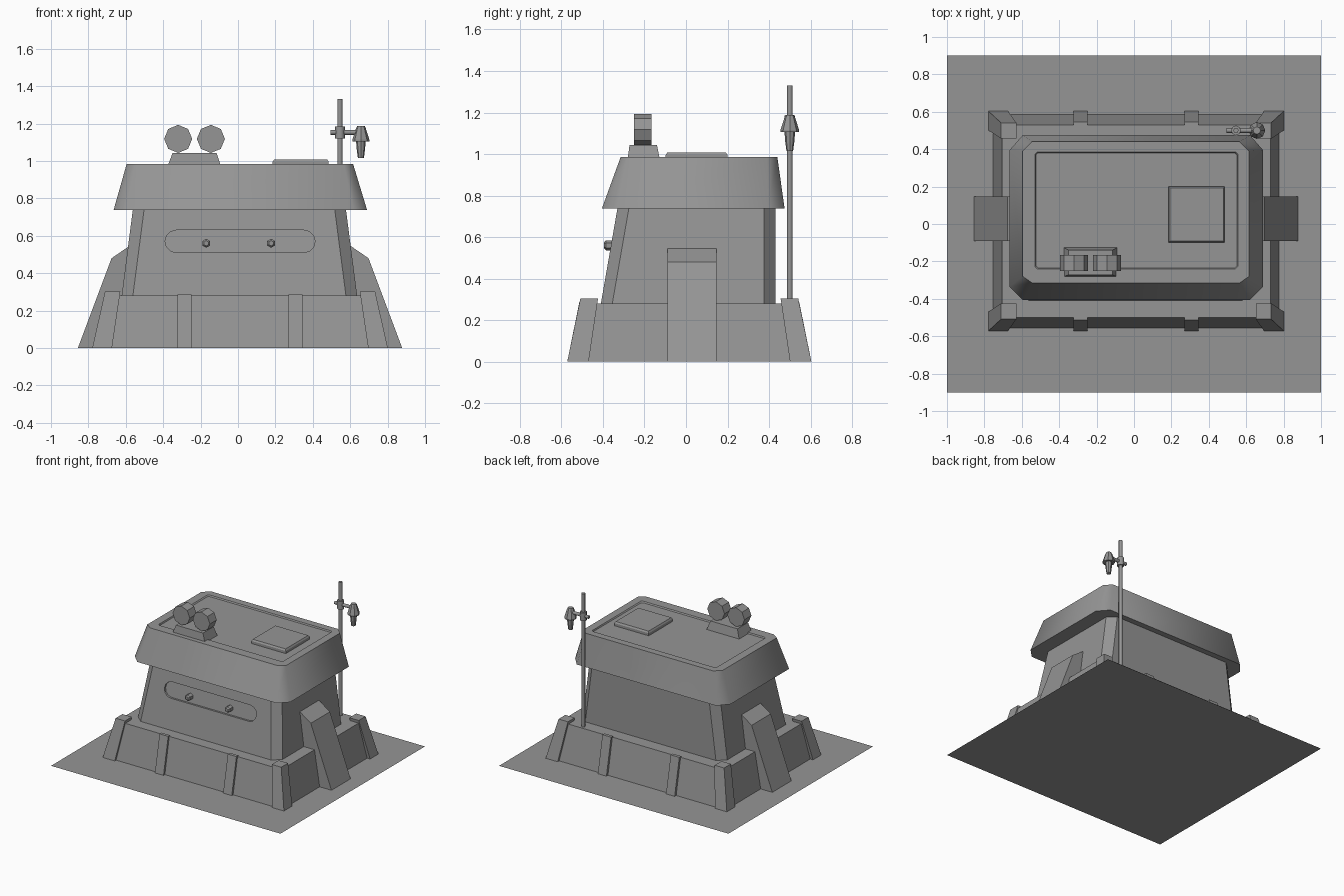
import bpy, bmesh, math
from mathutils import Vector

if "Cube" in bpy.data.objects:
    bpy.data.objects.remove(bpy.data.objects["Cube"])

GREY = bpy.data.materials.new("concrete_grey")
GREY.diffuse_color = (0.3, 0.3, 0.3, 1)
GREY.use_nodes = True
GREY.node_tree.nodes["Principled BSDF"].inputs["Base Color"].default_value = GREY.diffuse_color


def loft(name, rings, smooth=None):
    """Skin a closed solid through rings of equal point count."""
    bm = bmesh.new()
    loops = [[bm.verts.new(p) for p in r] for r in rings]
    n = len(loops[0])
    for a, b in zip(loops, loops[1:]):
        for i in range(n):
            j = (i + 1) % n
            bm.faces.new((a[i], a[j], b[j], b[i]))
    bm.faces.new(loops[0][::-1])
    bm.faces.new(loops[-1])
    bmesh.ops.recalc_face_normals(bm, faces=bm.faces)
    me = bpy.data.meshes.new(name)
    bm.to_mesh(me)
    bm.free()
    me.materials.append(GREY)
    ob = bpy.data.objects.new(name, me)
    bpy.context.collection.objects.link(ob)
    if smooth:
        bpy.ops.object.select_all(action='DESELECT')
        bpy.context.view_layer.objects.active = ob
        ob.select_set(True)
        bpy.ops.object.shade_smooth_by_angle(angle=math.radians(smooth))
    return ob


def rect(x0, x1, y0, y1, z):
    return [(x0, y0, z), (x1, y0, z), (x1, y1, z), (x0, y1, z)]


def octo(x0, x1, y0, y1, z, cx, cf, cb):
    """Rectangle with cut corners: cx along x, cf / cb along y at front / back."""
    return [(x0 + cx, y0, z), (x1 - cx, y0, z), (x1, y0 + cf, z), (x1, y1 - cb, z),
            (x1 - cx, y1, z), (x0 + cx, y1, z), (x0, y1 - cb, z), (x0, y0 + cf, z)]


def lathe(name, profile, centre, axis, sides, smooth=None, turn=0.0):
    """Stack of polygons (radius, distance along axis)."""
    ax = {'X': Vector((1, 0, 0)), 'Y': Vector((0, 1, 0)), 'Z': Vector((0, 0, 1))}[axis]
    u = Vector((0, 0, 1)) if axis != 'Z' else Vector((1, 0, 0))
    v = ax.cross(u)
    c = Vector(centre)
    rings = []
    for r, h in profile:
        rings.append([c + ax * h + (u * math.cos(t) + v * math.sin(t)) * r
                      for t in (turn + 2 * math.pi * i / sides for i in range(sides))])
    return loft(name, rings, smooth)


# Ground sheet
me = bpy.data.meshes.new("ground_sheet")
me.from_pydata(rect(-1, 1, -0.9, 0.9, 0), [], [(0, 1, 2, 3)])
me.materials.append(GREY)
bpy.context.collection.objects.link(bpy.data.objects.new("ground_sheet", me))

# Sloped plinth
loft("plinth", [rect(-0.755, 0.775, -0.555, 0.585, 0),
                rect(-0.705, 0.73, -0.5, 0.53, 0.28)])

# Corner posts and small ribs, mirrored about the plinth centre
CX, CY = 0.011, 0.016
for sx in (-1, 1):
    for sy in (-1, 1):
        def corner(o, i, oy, iy, z):
            return rect(CX + sx * o, CX + sx * i, CY + sy * oy, CY + sy * iy, z)
        loft("corner_post", [corner(0.79, 0.685, 0.588, 0.485, 0),
                             corner(0.722, 0.64, 0.525, 0.44, 0.303)])
        loft("plinth_rib", [corner(0.335, 0.26, 0.588, 0.5, 0),
                            corner(0.335, 0.26, 0.53, 0.505, 0.285)])

# Sloped side buttresses
for sx in (-1, 1):
    prof = [(0.867, 0), (0.687, 0.48), (0.585, 0.55), (0.5, 0.55), (0.5, 0)]
    loft("buttress", [[(CX + sx * x, y, z) for x, z in prof] for y in (-0.09, 0.148)])

# Main body with cut corners; front wall leans back, rear wall is upright
SLOPE = 0.174


def front_y(z):
    return -0.41 + SLOPE * (z - 0.28)


def body_ring(z):
    k = 0.13 * (z - 0.28)
    return octo(-0.622 + k, 0.637 - k, front_y(z), 0.43, z, 0.06, 0.055, 0.055)


body = loft("body", [body_ring(0), body_ring(0.8)])


# Rounded slot sunk into the front wall
def slot_ring(depth):
    pts = []
    for x, t0 in ((0.352, -90), (-0.33, 90)):
        for i in range(7):
            t = math.radians(t0 + 30 * i)
            z = 0.57 + 0.06 * math.sin(t)
            pts.append((x + 0.06 * math.cos(t), front_y(z) + depth, z))
    return pts


cutter = loft("slot_cutter", [slot_ring(-0.05), slot_ring(0.015)])
cutter.hide_render = True
cutter.hide_set(True)
mod = body.modifiers.new("slot", 'BOOLEAN')
mod.object = cutter
mod.solver = 'EXACT'

# Knobs in the slot
for x in (-0.17, 0.177):
    lathe("knob", [(0.024, 0.0), (0.024, -0.04), (0.014, -0.05)],
          (x, -0.345, 0.56), 'Y', 6)

# Overhanging roof shell with a shallow sunken top
loft("roof", [octo(-0.665, 0.69, -0.405, 0.475, 0.738, 0.07, 0.07, 0.08),
              octo(-0.595, 0.615, -0.315, 0.44, 0.985, 0.05, 0.035, 0.05),
              octo(-0.53, 0.555, -0.24, 0.385, 0.985, 0.012, 0.012, 0.012),
              octo(-0.525, 0.55, -0.235, 0.38, 0.975, 0.012, 0.012, 0.012)], smooth=50)

# Roof hatch
loft("roof_hatch", [rect(0.185, 0.485, -0.098, 0.2, 0.97),
                    rect(0.185, 0.485, -0.098, 0.2, 0.995),
                    rect(0.192, 0.478, -0.09, 0.192, 1.007)])

# Twin lamps on a tapered mount
loft("lamp_mount", [rect(-0.377, -0.09, -0.282, -0.125, 0.97),
                    rect(-0.35, -0.115, -0.272, -0.14, 1.043)])
for x in (-0.32, -0.145):
    lathe("lamp_drum", [(0.075, -0.25), (0.075, -0.165)], (x, 0, 1.118), 'Y', 8)

# Mast with collar, cross arm and hanging horn
lathe("mast", [(0.014, 0.27), (0.014, 1.33)], (0.545, 0.5, 0), 'Z', 8, 50)
lathe("mast_collar", [(0.026, 1.12), (0.026, 1.185)], (0.545, 0.5, 0), 'Z', 8, 50)
lathe("cross_arm", [(0.013, 0.495), (0.013, 0.655)], (0, 0.5, 1.153), 'X', 8, 50)
lathe("horn_shade", [(0.02, 1.187), (0.026, 1.175), (0.045, 1.115), (0.045, 1.105)],
      (0.657, 0.5, 0), 'Z', 8)
lathe("horn_bulb", [(0.026, 1.11), (0.022, 1.06), (0.016, 1.015)],
      (0.657, 0.5, 0), 'Z', 8)
